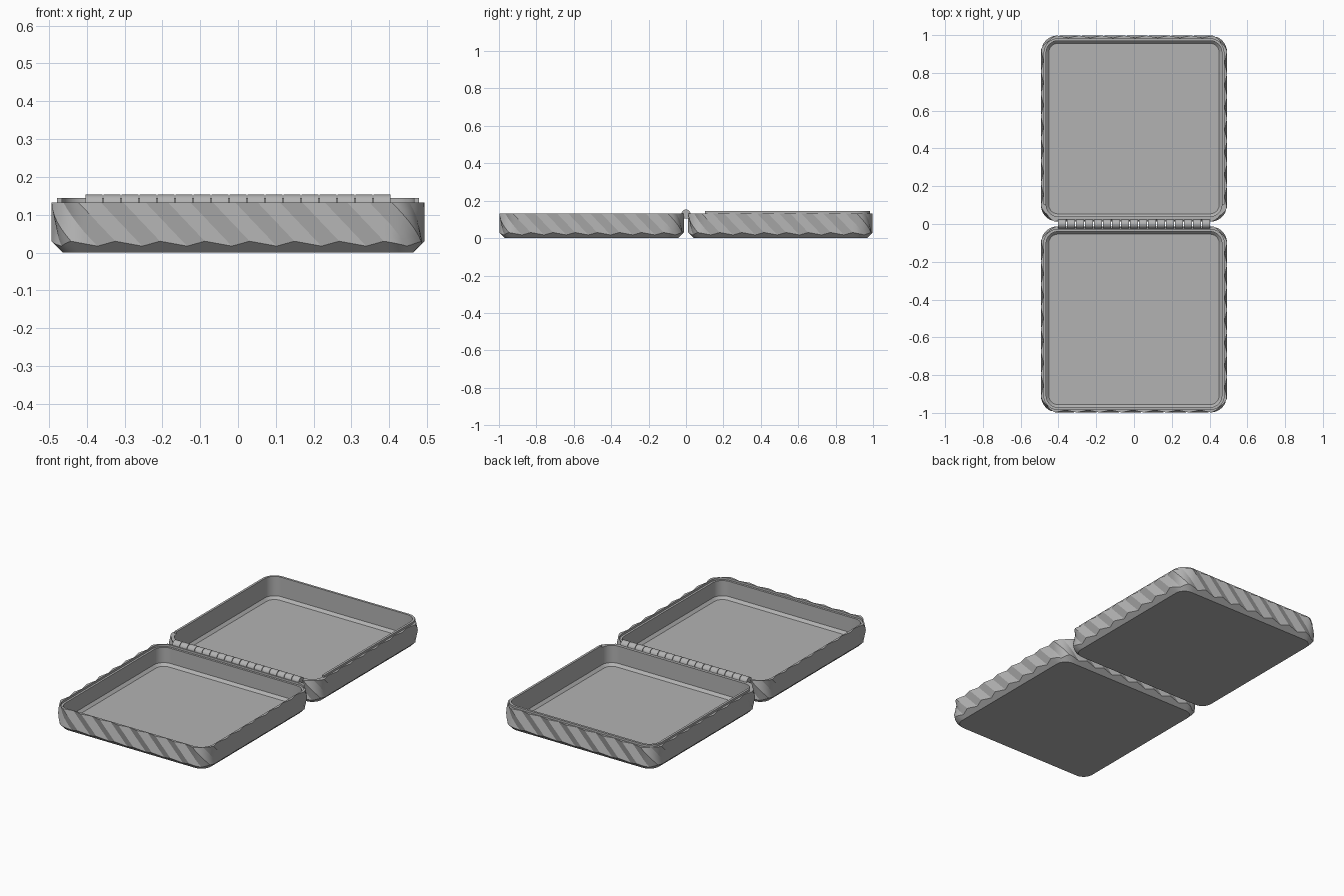
import bpy, bmesh, math
from mathutils import Vector

cube = bpy.data.objects.get("Cube")
if cube:
    bpy.data.objects.remove(cube, do_unlink=True)

HALF, RADIUS, TOP = 0.493, 0.09, 0.132     # tray half width, corner radius, rim height
FLAT = HALF - RADIUS
ARC = RADIUS * math.pi / 2
SIDE = 2 * FLAT + ARC
PERIMETER = 4 * SIDE
PLEATS, STEPS, DEPTH = 32, 8, 0.013
WALL = 0.028
CENTRE = 0.505

grey = bpy.data.materials.new("light grey")
grey.use_nodes = True
colour = (0.45, 0.45, 0.45, 1)
grey.diffuse_color = colour
grey.node_tree.nodes["Principled BSDF"].inputs["Base Color"].default_value = colour


def outline(s, offset, z):
    """Point on the rounded square, s measured counterclockwise from the front centre."""
    s = (s + FLAT) % PERIMETER
    side, t = divmod(s, SIDE)
    if t <= 2 * FLAT:
        x, y = t - FLAT, -HALF - offset
    else:
        a = (t - 2 * FLAT) / RADIUS
        r = RADIUS + offset
        x, y = FLAT + r * math.sin(a), -FLAT - r * math.cos(a)
    turn = side * math.pi / 2
    c, n = math.cos(turn), math.sin(turn)
    return Vector((x * c - y * n, x * n + y * c, z))


def finish(bm, name, angle=15):
    bmesh.ops.recalc_face_normals(bm, faces=bm.faces)
    mesh = bpy.data.meshes.new(name)
    bm.to_mesh(mesh)
    bm.free()
    mesh.materials.append(grey)
    obj = bpy.data.objects.new(name, mesh)
    bpy.context.collection.objects.link(obj)
    bpy.ops.object.select_all(action='DESELECT')
    obj.select_set(True)
    bpy.context.view_layer.objects.active = obj
    bpy.ops.object.shade_smooth_by_angle(angle=math.radians(angle))
    return obj


def bridge(bm, a, b, closed=True):
    n = len(a)
    for i in range(n if closed else n - 1):
        j = (i + 1) % n
        bm.faces.new((a[i], a[j], b[j], b[i]))


def tray(name, rim):
    """Hollow tray with slanted pleats; rim lists (offset, z) of the inner profile."""
    bm = bmesh.new()
    count = PLEATS * STEPS
    step = PERIMETER / count

    def ring(offset, z, shift):
        return [bm.verts.new(outline(i * step - shift, offset, z)) for i in range(count)]

    # chamfered foot
    rings = [ring(-0.03, 0, 0)]
    # pleated outer wall, twisted with height
    levels = 6
    for k in range(levels + 1):
        f = k / levels
        verts = []
        for i in range(count):
            wave = -DEPTH * abs((i % STEPS) - STEPS / 2) / (STEPS / 2)
            low = 0.03 + wave
            z = low + (TOP - low) * f
            verts.append(bm.verts.new(outline(i * step - z * 0.95, wave, z)))
        rings.append(verts)
    # rim, inner wall, inner chamfer and floor
    for offset, z in rim + [(-WALL, 0.032), (-0.042, 0.017)]:
        rings.append(ring(offset, z, TOP * 0.95))
    for a, b in zip(rings, rings[1:]):
        bridge(bm, a, b)
    bm.faces.new(rings[0])
    bm.faces.new(rings[-1])
    return finish(bm, name)


# front tray with a rebate, back tray with a plain rim
base = tray("front_tray", [(-0.016, TOP), (-0.016, TOP - 0.012), (-WALL, TOP - 0.012)])
base.location.y = -CENTRE
lid = tray("back_tray", [(-WALL, TOP)])
lid.location.y = CENTRE
lid.rotation_euler.z = math.pi

# raised closing lip around three sides of the back tray
bm = bmesh.new()
reach, cuts = 3 * FLAT + ARC, 160
section = [(-0.015, TOP - 0.004), (-0.015, TOP + 0.012), (-WALL, TOP + 0.012), (-WALL, TOP - 0.004)]
loops = [[bm.verts.new(outline(-reach + 2 * reach * i / cuts, o, z)) for o, z in section]
         for i in range(cuts + 1)]
for a, b in zip(loops, loops[1:]):
    bridge(bm, a, b)
bm.faces.new(loops[0])
bm.faces.new(loops[-1])
lip = finish(bm, "closing_lip")
lip.location.y = CENTRE
lip.rotation_euler.z = math.pi

# hinge knuckles, alternately joined to the front and back tray
KNUCKLES, SPAN, HINGE_R, HINGE_Z = 17, 0.81, 0.024, 0.129
pitch = SPAN / KNUCKLES
for k in range(KNUCKLES):
    direction = -1 if k % 2 else 1
    profile = [(HINGE_R * math.cos(a), HINGE_Z + HINGE_R * math.sin(a))
               for a in (math.pi * i / 12 for i in range(0, 19))]
    profile += [(0.026, HINGE_Z - HINGE_R), (0.026, HINGE_Z)]
    bm = bmesh.new()
    x0 = -SPAN / 2 + k * pitch + 0.0015
    ends = [[bm.verts.new((x, y * direction, z)) for y, z in profile]
            for x in (x0, x0 + pitch - 0.003)]
    bridge(bm, *ends)
    for end in ends:
        bm.faces.new(end)
    finish(bm, f"hinge_knuckle_{k + 1}", 30)
